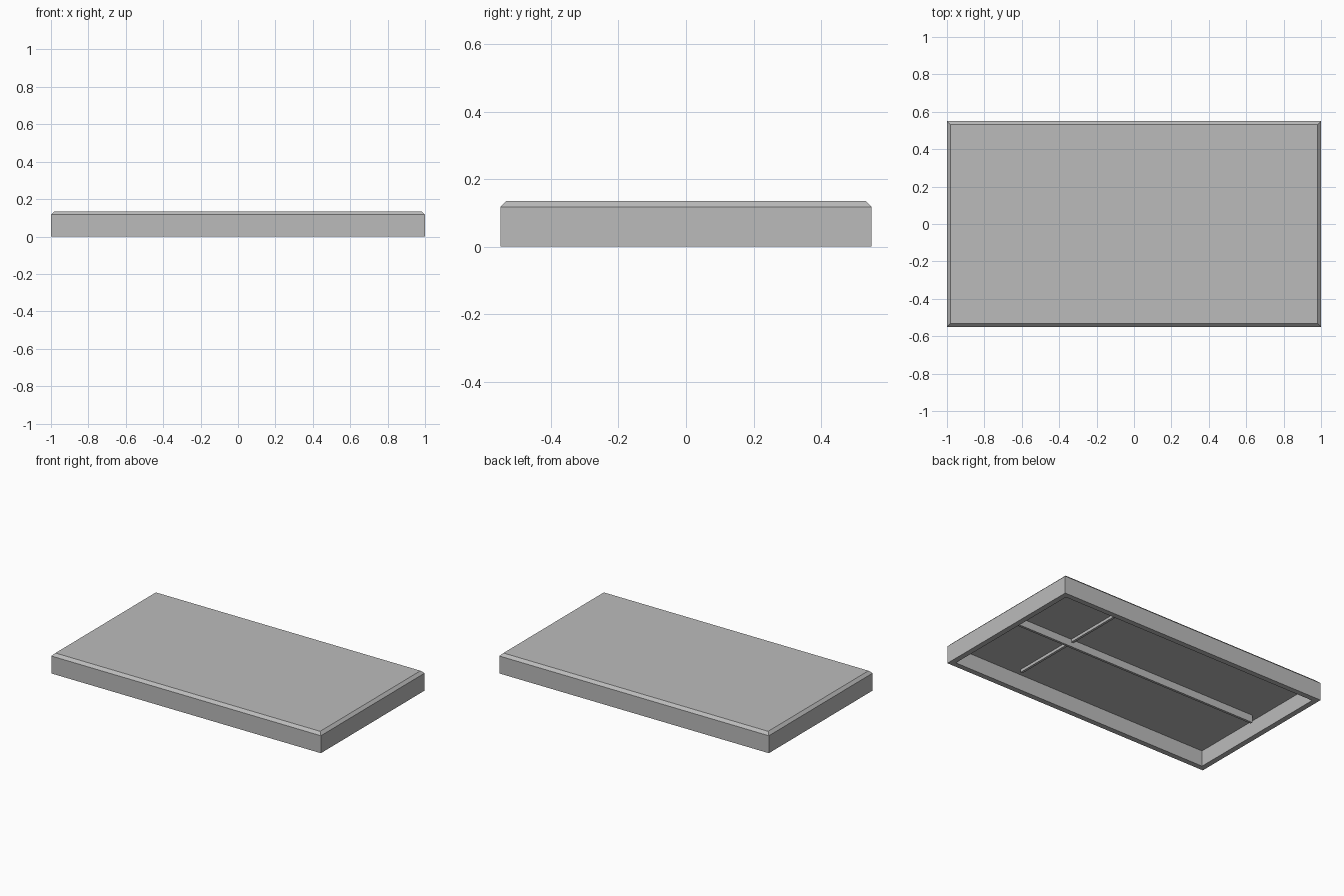
import bpy
import bmesh

HALF_X, HALF_Y = 1.0, 0.55
HEIGHT, CHAMFER = 0.135, 0.018
WALL, CEILING = 0.036, 0.105

cube = bpy.data.objects.get("Cube")
if cube:
    bpy.data.objects.remove(cube, do_unlink=True)

grey = bpy.data.materials.new("plain grey")
grey.use_nodes = True
grey.diffuse_color = (0.5, 0.5, 0.5, 1)
grey.node_tree.nodes["Principled BSDF"].inputs["Base Color"].default_value = (0.5, 0.5, 0.5, 1)


def add_object(name, bm):
    bmesh.ops.recalc_face_normals(bm, faces=bm.faces)
    mesh = bpy.data.meshes.new(name)
    bm.to_mesh(mesh)
    bm.free()
    mesh.materials.append(grey)
    obj = bpy.data.objects.new(name, mesh)
    bpy.context.collection.objects.link(obj)


def add_box(name, low, high):
    bm = bmesh.new()
    bmesh.ops.create_cube(bm, size=1)
    for v in bm.verts:
        v.co = [a + (c + 0.5) * (b - a) for a, b, c in zip(low, high, v.co)]
    add_object(name, bm)


# Hollow lid: rectangular rings from the ceiling, round the rim, to the top
bm = bmesh.new()
rings = []
for inset, z in [(WALL, CEILING), (WALL, 0), (0, 0),
                 (0, HEIGHT - CHAMFER), (CHAMFER, HEIGHT)]:
    x, y = HALF_X - inset, HALF_Y - inset
    rings.append([bm.verts.new((sx * x, sy * y, z))
                  for sx, sy in [(-1, -1), (1, -1), (1, 1), (-1, 1)]])
for a, b in zip(rings, rings[1:]):
    for i in range(4):
        j = (i + 1) % 4
        bm.faces.new((a[i], a[j], b[j], b[i]))
bm.faces.new(rings[0])
bm.faces.new(rings[-1])
add_object("lid_shell", bm)

# Stiffening ribs under the ceiling, stopping short of the walls
add_box("long_rib", (-0.92, -0.008, 0.055), (0.92, 0.008, CEILING + 0.005))
add_box("cross_rib", (0.482, -0.465, 0.086), (0.498, 0.465, CEILING + 0.005))
